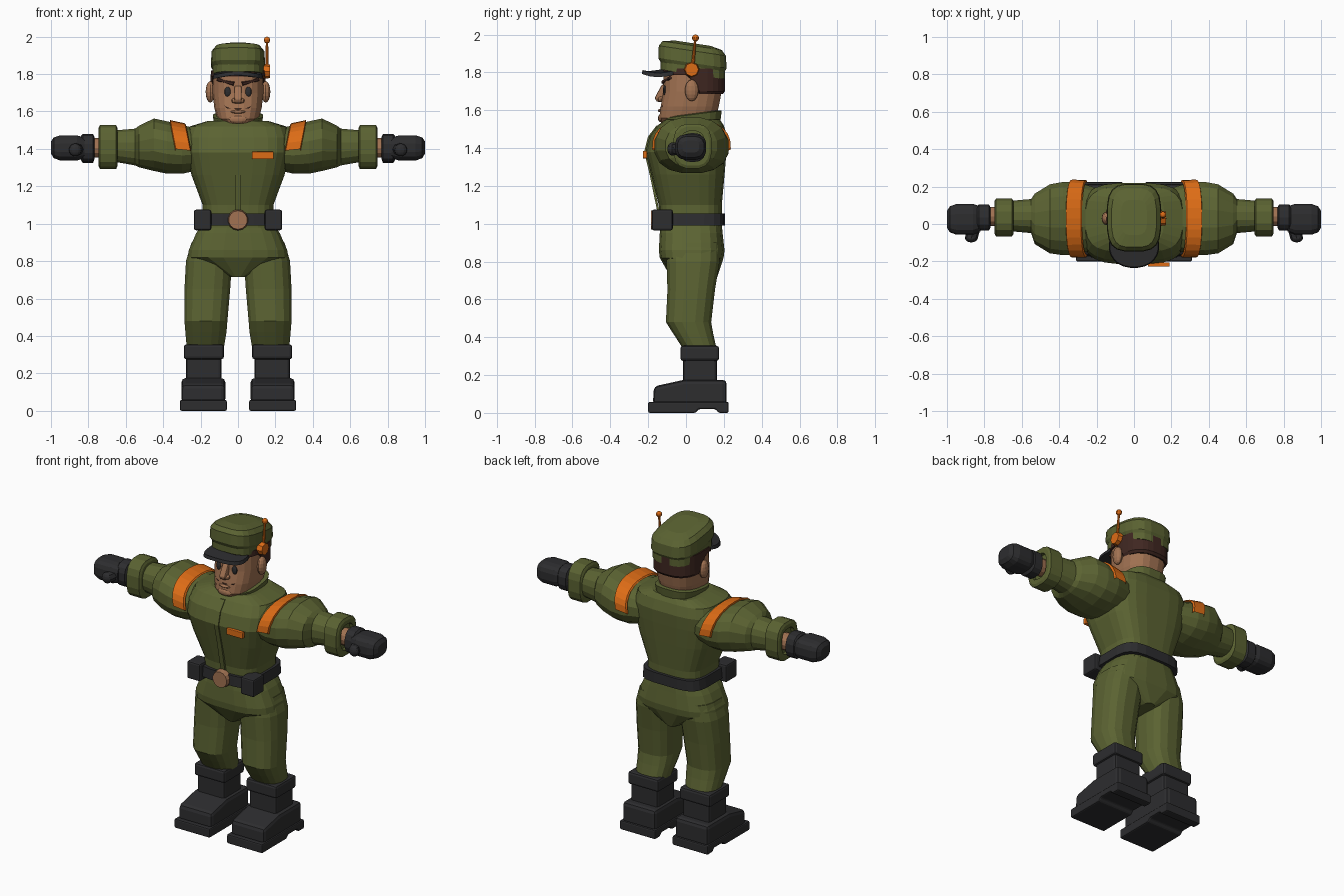
import bpy, bmesh, math
from mathutils import Vector, Matrix

cube = bpy.data.objects.get("Cube")
if cube:
    bpy.data.objects.remove(cube, do_unlink=True)


def material(name, rgb):
    m = bpy.data.materials.new(name)
    m.use_nodes = True
    m.diffuse_color = (*rgb, 1)
    m.node_tree.nodes["Principled BSDF"].inputs["Base Color"].default_value = (*rgb, 1)
    return m


OLIVE = material("olive cloth", (0.105, 0.125, 0.032))
BLACK = material("black leather", (0.026, 0.026, 0.028))
ORANGE = material("orange trim", (0.72, 0.15, 0.008))
SKIN = material("skin", (0.36, 0.17, 0.085))
HAIR = material("dark brown hair", (0.05, 0.02, 0.015))


def finish(name, bm, mat, mirror=False, bevel=0.0):
    bmesh.ops.recalc_face_normals(bm, faces=bm.faces)
    mesh = bpy.data.meshes.new(name)
    bm.to_mesh(mesh)
    bm.free()
    mesh.materials.append(mat)
    ob = bpy.data.objects.new(name, mesh)
    bpy.context.collection.objects.link(ob)
    if bevel:
        b = ob.modifiers.new("Bevel", "BEVEL")
        b.width, b.segments = bevel, 2
    if mirror:
        ob.modifiers.new("Mirror", "MIRROR").use_mirror_merge = False
    return ob


def loft(name, mat, sections, axis="z", power=2.6, n=20, mirror=False, warp=None, arc=None):
    """Skin rounded-box rings; a section is (position, low_a, high_a, low_b, high_b)."""
    bm = bmesh.new()
    rings = []
    for t, a0, a1, b0, b1 in sections:
        ring = []
        for i in range(n):
            if arc:
                ang = math.radians(arc[0] + (arc[1] - arc[0]) * i / (n - 1))
            else:
                ang = math.tau * (i + 0.5) / n
            c, s = math.cos(ang), math.sin(ang)
            a = (a0 + a1) / 2 + (a1 - a0) / 2 * math.copysign(abs(c) ** (2 / power), c)
            b = (b0 + b1) / 2 + (b1 - b0) / 2 * math.copysign(abs(s) ** (2 / power), s)
            p = Vector((t, a, b)) if axis == "x" else Vector((a, b, t))
            ring.append(bm.verts.new(warp(p) if warp else p))
        rings.append(ring)
    for r, q in zip(rings, rings[1:]):
        for i in range(n - 1 if arc else n):
            j = (i + 1) % n
            bm.faces.new((r[i], r[j], q[j], q[i]))
    if not arc:
        bm.faces.new(rings[0])
        bm.faces.new(rings[-1])
    return finish(name, bm, mat, mirror)


def prism(name, mat, outline, x0, x1, mirror=False, bevel=0.0):
    """Extrude a (y, z) outline along x."""
    bm = bmesh.new()
    face = bm.faces.new([bm.verts.new((x0, y, z)) for y, z in outline])
    new = bmesh.ops.extrude_face_region(bm, geom=[face])["geom"]
    bmesh.ops.translate(bm, vec=(x1 - x0, 0, 0),
                        verts=[v for v in new if isinstance(v, bmesh.types.BMVert)])
    return finish(name, bm, mat, mirror, bevel)


def box(name, mat, x, y, z, mirror=False, bevel=0.0):
    outline = [(y[0], z[0]), (y[1], z[0]), (y[1], z[1]), (y[0], z[1])]
    return prism(name, mat, outline, x[0], x[1], mirror, bevel)


def ball(name, mat, centre, radii, mirror=False, n=12):
    bm = bmesh.new()
    bmesh.ops.create_uvsphere(bm, u_segments=n, v_segments=n // 2 + 2, radius=1,
                              matrix=Matrix.Translation(centre) @ Matrix.Diagonal((*radii, 1)))
    return finish(name, bm, mat, mirror)


def rod(name, mat, p0, p1, r0, r1=None, n=8, mirror=False, bevel=0.0):
    p0, p1 = Vector(p0), Vector(p1)
    turn = (p1 - p0).to_track_quat("Z", "Y").to_matrix().to_4x4()
    bm = bmesh.new()
    bmesh.ops.create_cone(bm, cap_ends=True, segments=n, radius1=r0, radius2=r1 or r0,
                          depth=(p1 - p0).length,
                          matrix=Matrix.Translation((p0 + p1) / 2) @ turn)
    return finish(name, bm, mat, mirror, bevel)


# Jacket
loft("jacket_torso", OLIVE, [
    (0.98, -.19, .19, -.14, .19), (1.1, -.19, .19, -.145, .19), (1.26, -.25, .25, -.185, .205),
    (1.38, -.28, .28, -.215, .215), (1.46, -.28, .28, -.195, .22), (1.52, -.26, .26, -.15, .2),
    (1.55, -.16, .16, -.11, .18)], power=3.4, n=24)
loft("jacket_skirt", OLIVE, [
    (1.0, -.19, .19, -.135, .19), (.95, -.225, .225, -.14, .195), (.86, -.265, .265, -.145, .205),
    (.82, -.27, .27, -.14, .2), (.715, -.04, .04, -.08, .165)], power=3)
loft("collar", OLIVE, [(1.5, -.12, .12, -.1, .18), (1.58, -.135, .135, -.115, .19),
                       (1.585, -.12, .12, -.1, .175)], power=3,
     warp=lambda p: p + Vector((0, 0, .13 * (p.y - .06))))
for k, (lo, hi) in enumerate((((-.151, 1.06), (-.192, 1.26)), ((-.192, 1.26), (-.221, 1.38)),
                              ((-.221, 1.38), (-.201, 1.46)), ((-.201, 1.46), (-.155, 1.52)))):
    prism(f"placket_{k + 1}", OLIVE,
          [lo, hi, (hi[0] + .012, hi[1]), (lo[0] + .012, lo[1])], -.015, .015)
box("chest_badge", ORANGE, (.075, .19), (-.228, -.205), (1.345, 1.385), bevel=.004)

# Sleeves with cuffs and shoulder bands
loft("sleeves", OLIVE, [
    (.18, -.13, .19, 1.29, 1.5), (.30, -.165, .225, 1.265, 1.53), (.38, -.17, .228, 1.265, 1.55),
    (.45, -.16, .215, 1.28, 1.565), (.53, -.11, .165, 1.3, 1.525), (.55, -.05, .135, 1.31, 1.51),
    (.66, -.04, .125, 1.33, 1.5)], axis="x", power=2.3, n=16, mirror=True)
loft("sleeve_cuffs", OLIVE, [
    (.645, -.055, .125, 1.305, 1.515), (.652, -.068, .137, 1.29, 1.53),
    (.738, -.068, .137, 1.29, 1.53), (.745, -.055, .125, 1.305, 1.515),
    (.745, -.03, .1, 1.33, 1.49), (.72, -.03, .1, 1.33, 1.49)],
    axis="x", power=2.8, n=16, mirror=True)
loft("shoulder_bands", ORANGE, [
    (.27, -.165, .225, 1.26, 1.53), (.275, -.178, .236, 1.26, 1.537),
    (.35, -.179, .237, 1.26, 1.554), (.355, -.165, .225, 1.26, 1.54)],
    axis="x", power=2.3, n=15, mirror=True, arc=(-2, 182),
    warp=lambda p: p + Vector((.2 * (p.z - 1.49), 0, 0)))

# Wrists and gloves
rod("wrists", SKIN, (.7, .04, 1.405), (.79, .04, 1.405), .052, n=12, mirror=True)
loft("glove_cuffs", BLACK, [
    (.768, -.02, .09, 1.345, 1.465), (.775, -.035, .105, 1.325, 1.48),
    (.83, -.035, .105, 1.325, 1.48), (.84, -.025, .095, 1.34, 1.47)],
    axis="x", n=14, mirror=True)
loft("gloves", BLACK, [
    (.82, -.04, .095, 1.35, 1.46), (.86, -.058, .108, 1.337, 1.473), (.95, -.058, .108, 1.337, 1.473),
    (.985, -.045, .095, 1.35, 1.462), (1.0, -.02, .07, 1.375, 1.44)],
    axis="x", power=3, n=16, mirror=True)
rod("thumbs", BLACK, (.85, 0, 1.4), (.87, -.075, 1.395), .034, .034, mirror=True)
ball("thumb_tips", BLACK, (.87, -.075, 1.395), (.034, .024, .034), mirror=True)

# Belt
loft("belt", BLACK, [(.99, -.212, .212, -.163, .208), (1.055, -.205, .205, -.16, .208)], power=4)
box("belt_pouches", BLACK, (.143, .235), (-.18, -.07), (.965, 1.075), mirror=True, bevel=.01)
rod("belt_buckle", SKIN, (0, -.15, 1.02), (0, -.185, 1.02), .056, .05, n=14)

# Trousers
loft("trousers", OLIVE, [
    (.9, .02, .25, -.1, .18), (.8, .03, .28, -.105, .18), (.65, .04, .288, -.1, .155),
    (.48, .055, .288, -.108, .135), (.42, .06, .283, -.07, .145), (.33, .075, .275, -.01, .165)],
    n=16, mirror=True)

# Boots
box("boot_cuffs", BLACK, (.075, .29), (-.03, .175), (.275, .355), mirror=True, bevel=.014)
box("boot_shafts", BLACK, (.088, .278), (-.015, .163), (.14, .29), mirror=True, bevel=.015)
prism("boot_uppers", BLACK, [(-.175, .04), (.215, .04), (.215, .175), (-.01, .175), (-.17, .14)],
      .068, .302, mirror=True, bevel=.022)
prism("boot_soles", BLACK, [(-.2, 0), (.05, 0), (.068, .02), (.155, .02), (.173, 0), (.225, 0),
                            (.225, .058), (-.2, .058)], .06, .31, mirror=True, bevel=.008)

# Head
loft("head", SKIN, [
    (1.5, -.09, .09, -.06, .15), (1.535, -.08, .08, -.132, .15), (1.56, -.112, .112, -.143, .16),
    (1.62, -.128, .128, -.135, .175), (1.7, -.137, .137, -.12, .19), (1.82, -.135, .135, -.12, .195)])
loft("hair", HAIR, [
    (1.685, -.138, .138, -.115, .195), (1.7, -.147, .147, -.123, .207), (1.82, -.145, .145, -.123, .207)],
    n=28, warp=lambda p: Vector((p.x, p.y, max(p.z, 1.77 + p.z / 100) if p.y < .03 else p.z)))
ball("ears", SKIN, (.148, .03, 1.705), (.025, .036, .057), mirror=True)
prism("nose", SKIN, [(-.1, 1.74), (-.128, 1.735), (-.166, 1.665), (-.155, 1.645), (-.1, 1.64)],
      -.02, .02, bevel=.008)
ball("nostrils", SKIN, (.02, -.133, 1.658), (.015, .017, .014), mirror=True, n=8)
ball("eyes", BLACK, (.055, -.112, 1.705), (.018, .01, .027), mirror=True)
rod("eyebrows", HAIR, (.022, -.12, 1.748), (.11, -.083, 1.772), .012, .009, n=6, mirror=True)
rod("mouth_line", HAIR, (0, -.135, 1.612), (.055, -.126, 1.618), .003, n=5, mirror=True)
rod("mouth_corners", HAIR, (.055, -.126, 1.618), (.075, -.113, 1.632), .003, n=5, mirror=True)
ball("lower_lip", SKIN, (0, -.137, 1.598), (.04, .012, .009))
ball("chin", SKIN, (0, -.132, 1.558), (.05, .016, .022))


# Cap, tilted down towards the back
def tilt(p):
    return p - Vector((0, 0, .15 * (p.y - .03)))


loft("cap_band", OLIVE, [(1.79, -.137, .137, -.135, .207), (1.845, -.137, .137, -.135, .207)],
     power=3.4, warp=tilt)
loft("cap_crown", OLIVE, [
    (1.828, -.135, .135, -.135, .205), (1.85, -.146, .146, -.148, .216), (1.915, -.142, .142, -.145, .212),
    (1.942, -.12, .12, -.125, .19), (1.955, -.07, .07, -.06, .13)], power=3.4, warp=tilt)
loft("cap_visor", BLACK, [(1.803, -.135, .135, -.235, .0), (1.822, -.13, .13, -.23, .0)],
     power=2.2, n=24, warp=lambda p: p + Vector((0, 0, .1 * (p.y + .15) - 1.6 * p.x ** 2)))

# Headset with antenna
rod("headset_pod", ORANGE, (.13, .03, 1.815), (.172, .03, 1.815), .042, .036, n=8)
rod("antenna", ORANGE, (.155, .035, 1.83), (.155, .05, 1.985), .009, .006, n=8)
ball("antenna_tip", ORANGE, (.155, .05, 1.982), (.018, .018, .018), n=10)
